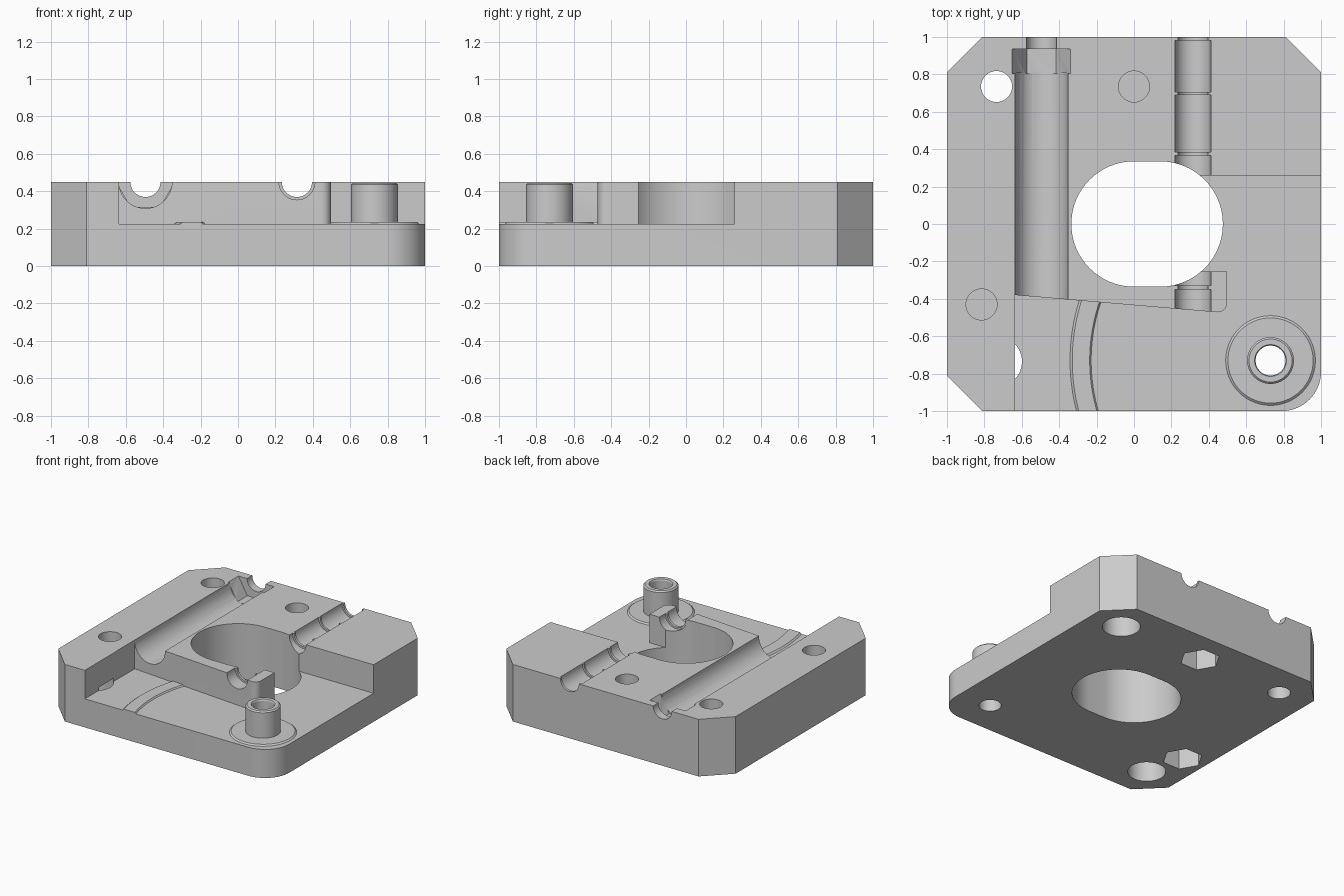
import bpy, bmesh, math
from mathutils import Matrix

cube = bpy.data.objects.get("Cube")
if cube:
    bpy.data.objects.remove(cube, do_unlink=True)

grey = bpy.data.materials.new("plain_grey")
grey.use_nodes = True
colour = (0.6, 0.6, 0.6, 1)
grey.diffuse_color = colour
grey.node_tree.nodes["Principled BSDF"].inputs["Base Color"].default_value = colour


def to_object(name, bm):
    bmesh.ops.recalc_face_normals(bm, faces=bm.faces)
    mesh = bpy.data.meshes.new(name)
    bm.to_mesh(mesh)
    bm.free()
    mesh.materials.append(grey)
    obj = bpy.data.objects.new(name, mesh)
    bpy.context.collection.objects.link(obj)
    return obj


def prism(name, outline, z0, z1):
    """Extrude a flat outline from z0 to z1."""
    bm = bmesh.new()
    face = bm.faces.new([bm.verts.new((x, y, z0)) for x, y in outline])
    new = bmesh.ops.extrude_face_region(bm, geom=[face])["geom"]
    bmesh.ops.translate(bm, vec=(0, 0, z1 - z0),
                        verts=[v for v in new if isinstance(v, bmesh.types.BMVert)])
    return to_object(name, bm)


def arc(cx, cy, r, start, end, steps):
    angles = [math.radians(start + (end - start) * i / steps) for i in range(steps + 1)]
    return [(cx + r * math.cos(a), cy + r * math.sin(a)) for a in angles]


def round_hole(x, y, r, z0, z1, sides=48):
    return prism("hole_cutter", arc(x, y, r, 0, 360, sides)[:-1], z0, z1)


def channel(x, r, y0, y1, sides=48):
    """Horizontal cutter along y, centred on the top face."""
    obj = round_hole(0, 0, r, -y1, -y0, sides)
    obj.data.transform(Matrix.Translation((x, 0, TOP)) @ Matrix.Rotation(math.pi / 2, 4, "X"))
    return obj


def smooth(obj):
    bpy.ops.object.select_all(action="DESELECT")
    obj.select_set(True)
    bpy.context.view_layer.objects.active = obj
    bpy.ops.object.shade_smooth_by_angle(angle=math.radians(25))


TOP, FLOOR = 0.45, 0.225
POST = 0.73

# Block with three chamfered corners and one rounded corner
outline = [(1, 0.81), (0.81, 1), (-0.81, 1), (-1, 0.81), (-1, -0.81), (-0.81, -1)]
outline += arc(0.79, -0.79, 0.21, -90, 0, 16)
block = prism("base_block", outline, 0, TOP)

# Stepped pocket at the front and right
pocket = [(-0.635, -1.1), (1.1, -1.1), (1.1, 0.26), (0.3, 0.26), (0.3, -0.255), (0.497, -0.255)]
pocket += arc(0.447, -0.422, 0.05, 0, -93, 8) + [(-0.635, -0.38)]
cutters = [prism("pocket_cutter", pocket, FLOOR, 0.6)]

# Central slot
slot = arc(0.14, 0, 0.335, -90, 90, 40) + arc(0, 0, 0.335, 90, 270, 40)
cutters.append(prism("slot_cutter", slot, -0.1, 0.6))

# Corner holes: two through, two blind from below
cutters += [round_hole(-0.735, 0.735, 0.083, -0.1, 0.6),
            round_hole(POST, -POST, 0.08, -0.1, 0.6)]
cutters += [round_hole(s * 0.735, s * 0.735, 0.136, -0.1, 0.25) for s in (-1, 1)]

# Screw holes above hexagonal nut traps
for x, y in ((0, 0.735), (-0.815, -0.43)):
    cutters += [round_hole(x, y, 0.083, 0.235, 0.6), round_hole(x, y, 0.145, -0.1, 0.22, 6)]

# Left channel with nut seat and narrow exit
cutters += [channel(-0.495, 0.142, -0.6, 0.81), channel(-0.495, 0.156, 0.805, 0.935, 6),
            channel(-0.495, 0.081, 0.8, 1.1)]

# Right channel with narrow collars between wide runs
cutters.append(channel(0.315, 0.081, -0.6, 1.1))
for y0, y1 in ((-0.6, -0.35), (-0.33, 0.365), (0.385, 0.69), (0.705, 0.98)):
    cutters.append(channel(0.315, 0.096, y0, y1))

bpy.context.view_layer.objects.active = block
for cutter in cutters:
    mod = block.modifiers.new("cut", "BOOLEAN")
    mod.operation, mod.solver, mod.object = "DIFFERENCE", "EXACT", cutter
    bpy.ops.object.modifier_apply(modifier=mod.name)
    bpy.data.objects.remove(cutter, do_unlink=True)
smooth(block)

# Hollow post with a raised washer foot
profile = [(0.08, 0.2), (0.24, 0.2), (0.24, FLOOR), (0.228, 0.235), (0.125, 0.235),
           (0.125, 0.435), (0.115, 0.445), (0.085, 0.445), (0.08, 0.435)]
bm = bmesh.new()
verts = [bm.verts.new((POST + r, -POST, z)) for r, z in profile]
edges = [bm.edges.new((a, b)) for a, b in zip(verts, verts[1:] + verts[:1])]
bmesh.ops.spin(bm, geom=verts + edges, cent=(POST, -POST, 0), axis=(0, 0, 1),
               angle=math.tau, steps=64, use_duplicate=False)
bmesh.ops.remove_doubles(bm, verts=bm.verts, dist=0.0001)
smooth(to_object("pivot_post", bm))

# Low curved rib on the pocket floor, ending flush with the front
bm = bmesh.new()
rows = []
for r, z in ((0.955, 0.22), (0.967, 0.235), (1.06, 0.235), (1.078, 0.22)):
    start = 180 - math.degrees(math.asin(0.335 / r))
    end = 180 + math.degrees(math.asin((1 - POST) / r))
    rows.append([bm.verts.new((x, y, z)) for x, y in arc(POST, -POST, r, start, end, 24)])
for a, b in zip(rows, rows[1:] + rows[:1]):
    for i in range(24):
        bm.faces.new((a[i], a[i + 1], b[i + 1], b[i]))
for end in (0, -1):
    bm.faces.new([row[end] for row in rows])
smooth(to_object("guide_rib", bm))
